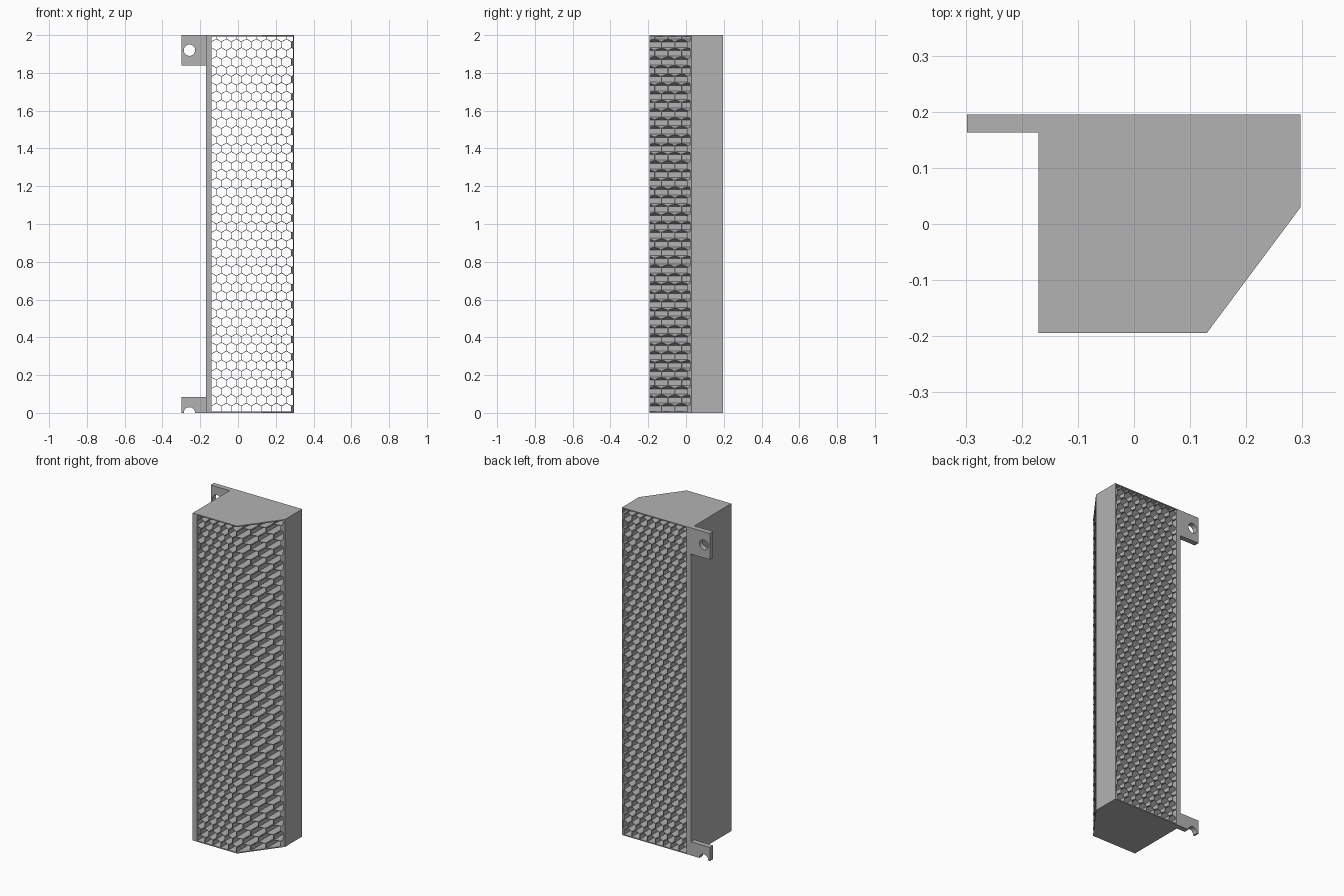
import bpy, bmesh, math
from mathutils import Vector

if "Cube" in bpy.data.objects:
    bpy.data.objects.remove(bpy.data.objects["Cube"])

grey = bpy.data.materials.new("plain_grey")
grey.use_nodes = True
colour = (0.45, 0.45, 0.45, 1)
grey.diffuse_color = colour
grey.node_tree.nodes["Principled BSDF"].inputs["Base Color"].default_value = colour

HEIGHT = 2.0
LEFT, KINK, RIGHT = -0.17, 0.13, 0.297
FRONT, SIDE, BACK = -0.194, 0.03, 0.195
SKIN = 0.005        # top, bottom and side plates
POST = 0.029        # thick edge beside the tabs
CELL = 0.053        # cell pitch
WALL = 0.003        # cell wall


def front_y(x):
    """Depth of the front surface, which slopes back past the kink."""
    return FRONT + max(0, x - KINK) / (RIGHT - KINK) * (SIDE - FRONT)


def finish(bm, name):
    bmesh.ops.recalc_face_normals(bm, faces=bm.faces)
    mesh = bpy.data.meshes.new(name)
    bm.to_mesh(mesh)
    bm.free()
    mesh.materials.append(grey)
    obj = bpy.data.objects.new(name, mesh)
    bpy.context.collection.objects.link(obj)
    return obj


def prism(name, outline, low, high):
    """Extrude an (x, y) outline between two heights."""
    bm = bmesh.new()
    face = bm.faces.new([bm.verts.new((x, y, low)) for x, y in outline])
    new = bmesh.ops.extrude_face_region(bm, geom=[face])["geom"]
    for v in new:
        if isinstance(v, bmesh.types.BMVert):
            v.co.z = high
    return finish(bm, name)


def cut(bm, point, normal, clear=True):
    bmesh.ops.bisect_plane(bm, geom=bm.verts[:] + bm.edges[:] + bm.faces[:],
                           plane_co=point, plane_no=normal, clear_outer=clear)


# End plates
outline = [(LEFT, FRONT), (KINK, FRONT), (RIGHT, SIDE), (RIGHT, BACK), (LEFT, BACK)]
prism("bottom_plate", outline, 0, SKIN)
prism("top_plate", outline, HEIGHT - SKIN, HEIGHT)

# Side walls
x = LEFT + POST
prism("mounting_side_wall", [(LEFT, FRONT), (x, FRONT), (x, BACK), (LEFT, BACK)],
      SKIN, HEIGHT - SKIN)
x = RIGHT - SKIN
prism("outer_side_wall", [(x, front_y(x)), (RIGHT, SIDE), (RIGHT, BACK), (x, BACK)],
      SKIN, HEIGHT - SKIN)

# Honeycomb core: trimmed hexagon sheet, opened cells, extruded front to back
bm = bmesh.new()
radius = CELL / math.sqrt(3)
x0, x1 = LEFT + POST, RIGHT - SKIN
z0, z1 = SKIN, HEIGHT - SKIN
for row in range(-1, int(HEIGHT / (radius * 1.5)) + 3):
    for col in range(-1, int((x1 - x0) / CELL) + 3):
        cx = x0 + (col + 0.5 * (row % 2)) * CELL
        cz = z1 - row * radius * 1.5
        corners = [math.radians(60 * k + 30) for k in range(6)]
        bm.faces.new([bm.verts.new((cx + radius * math.cos(a), FRONT,
                                    cz + radius * math.sin(a))) for a in corners])
bmesh.ops.remove_doubles(bm, verts=bm.verts, dist=0.0005)
for point, normal in [((x0, 0, 0), (-1, 0, 0)), ((x1, 0, 0), (1, 0, 0)),
                      ((0, 0, z0), (0, 0, -1)), ((0, 0, z1), (0, 0, 1))]:
    cut(bm, point, normal)
cells = [f for f in bm.faces if f.calc_area() > CELL * CELL * 0.12]
bmesh.ops.inset_individual(bm, faces=cells, thickness=WALL / 2, use_even_offset=True)
bmesh.ops.delete(bm, geom=cells, context='FACES')
cut(bm, (KINK, 0, 0), (1, 0, 0), clear=False)
front_verts = bm.verts[:]
new = bmesh.ops.extrude_face_region(bm, geom=bm.faces[:], use_keep_orig=True)["geom"]
back_verts = {g for g in new if isinstance(g, bmesh.types.BMVert)}
for v in bm.verts:
    v.co.y = BACK if v in back_verts else front_y(v.co.x)
finish(bm, "honeycomb_core")

# Mounting tabs with screw holes
for name, low, high, hole_z in [("lower_tab", 0, 0.083, 0.0), ("upper_tab", 1.84, HEIGHT, 1.92)]:
    tab = prism(name, [(-0.298, 0.163), (LEFT, 0.163), (LEFT, BACK), (-0.298, BACK)], low, high)
    bpy.ops.mesh.primitive_cylinder_add(vertices=32, radius=0.03, depth=0.2,
                                        location=(-0.257, 0.18, hole_z),
                                        rotation=(math.pi / 2, 0, 0))
    cutter = bpy.context.object
    cutter.name = name + "_hole_cutter"
    cutter.hide_render = True
    cutter.hide_set(True)
    hole = tab.modifiers.new("screw_hole", 'BOOLEAN')
    hole.operation = 'DIFFERENCE'
    hole.solver = 'EXACT'
    hole.object = cutter
